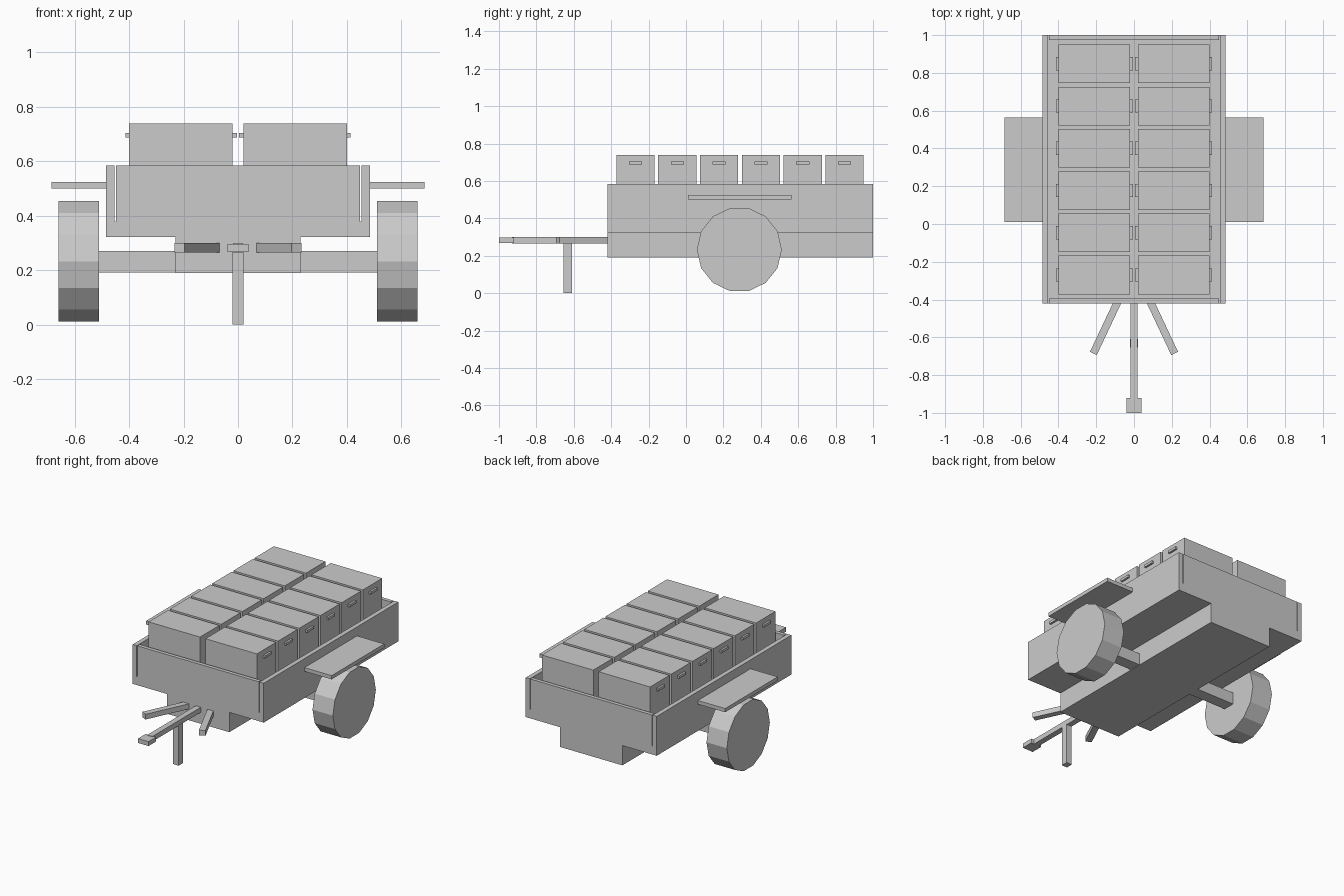
import bpy, math
from mathutils import Matrix

if "Cube" in bpy.data.objects:
    bpy.data.objects.remove(bpy.data.objects["Cube"])

grey = bpy.data.materials.new("plain grey")
grey.diffuse_color = (0.6, 0.6, 0.6, 1)
grey.use_nodes = True
grey.node_tree.nodes["Principled BSDF"].inputs["Base Color"].default_value = grey.diffuse_color


def mesh_object(name, verts, faces):
    me = bpy.data.meshes.new(name)
    me.from_pydata(verts, [], faces)
    me.materials.append(grey)
    ob = bpy.data.objects.new(name, me)
    bpy.context.collection.objects.link(ob)
    return ob


def prism(name, profile, axis, lo, hi):
    """Extrude a closed 2D profile along x or y."""
    n = len(profile)
    verts = []
    for d in (lo, hi):
        for a, z in profile:
            verts.append((d, a, z) if axis == "x" else (a, d, z))
    faces = [list(range(n))[::-1], list(range(n, 2 * n))]
    faces += [[i, (i + 1) % n, n + (i + 1) % n, n + i] for i in range(n)]
    if axis == "y":
        faces = [f[::-1] for f in faces]
    return mesh_object(name, verts, faces)


def box(name, x0, x1, y0, y1, z0, z1):
    x0, x1 = sorted((x0, x1))
    return prism(name, [(y0, z0), (y1, z0), (y1, z1), (y0, z1)], "x", x0, x1)


# Stepped bed: wide floor over a narrow keel
prism("bed", [(-0.23, 0.19), (0.23, 0.19), (0.23, 0.322), (0.484, 0.322),
              (0.484, 0.38), (-0.484, 0.38), (-0.484, 0.322), (-0.23, 0.322)],
      "y", -0.42, 1.0)

# End boards, standing just clear of the side boards
box("front_board", -0.449, 0.449, -0.42, -0.395, 0.38, 0.585)
box("rear_board", -0.449, 0.449, 0.975, 1.0, 0.38, 0.585)

wheel_r, wheel_y, wheel_z = 0.227, 0.285, 0.233
wheel_profile = [(wheel_y + wheel_r * math.cos(2 * math.pi * i / 14),
                  wheel_z + wheel_r * math.sin(2 * math.pi * i / 14)) for i in range(14)]

for s, side in ((1, "right"), (-1, "left")):
    # Side board, mudguard, axle and wheel
    box(side + "_board", s * 0.454, s * 0.484, -0.42, 1.0, 0.38, 0.585)
    box(side + "_mudguard", s * 0.484, s * 0.685, 0.01, 0.565, 0.5, 0.525)
    box(side + "_axle", s * 0.22, s * 0.52, 0.245, 0.325, 0.192, 0.27)
    prism(side + "_wheel", wheel_profile, "x", *sorted((s * 0.51, s * 0.66)))
    # Angled strut beside the drawbar
    strut = box(side + "_strut", -0.02, 0.02, -0.31, 0.0, 0.265, 0.3)
    strut.matrix_world = (Matrix.Translation((s * 0.083, -0.405, 0))
                          @ Matrix.Rotation(s * math.atan2(0.125, 0.265), 4, "Z"))

    # Row of crates with a grip at each end
    for i in range(6):
        y = -0.27 + 0.2236 * i
        box(f"{side}_crate_{i + 1}", s * 0.02, s * 0.4, y - 0.102, y + 0.102, 0.38, 0.74)
        box(f"{side}_outer_grip_{i + 1}", s * 0.4, s * 0.413, y - 0.035, y + 0.035, 0.688, 0.705)
        box(f"{side}_inner_grip_{i + 1}", s * 0.004, s * 0.02, y - 0.035, y + 0.035, 0.688, 0.705)

# Drawbar, coupling and prop leg
box("drawbar", -0.019, 0.019, -0.93, -0.41, 0.266, 0.3)
box("coupling", -0.039, 0.039, -1.0, -0.92, 0.268, 0.297)
box("prop_leg", -0.02, 0.02, -0.655, -0.61, 0.0, 0.27)
